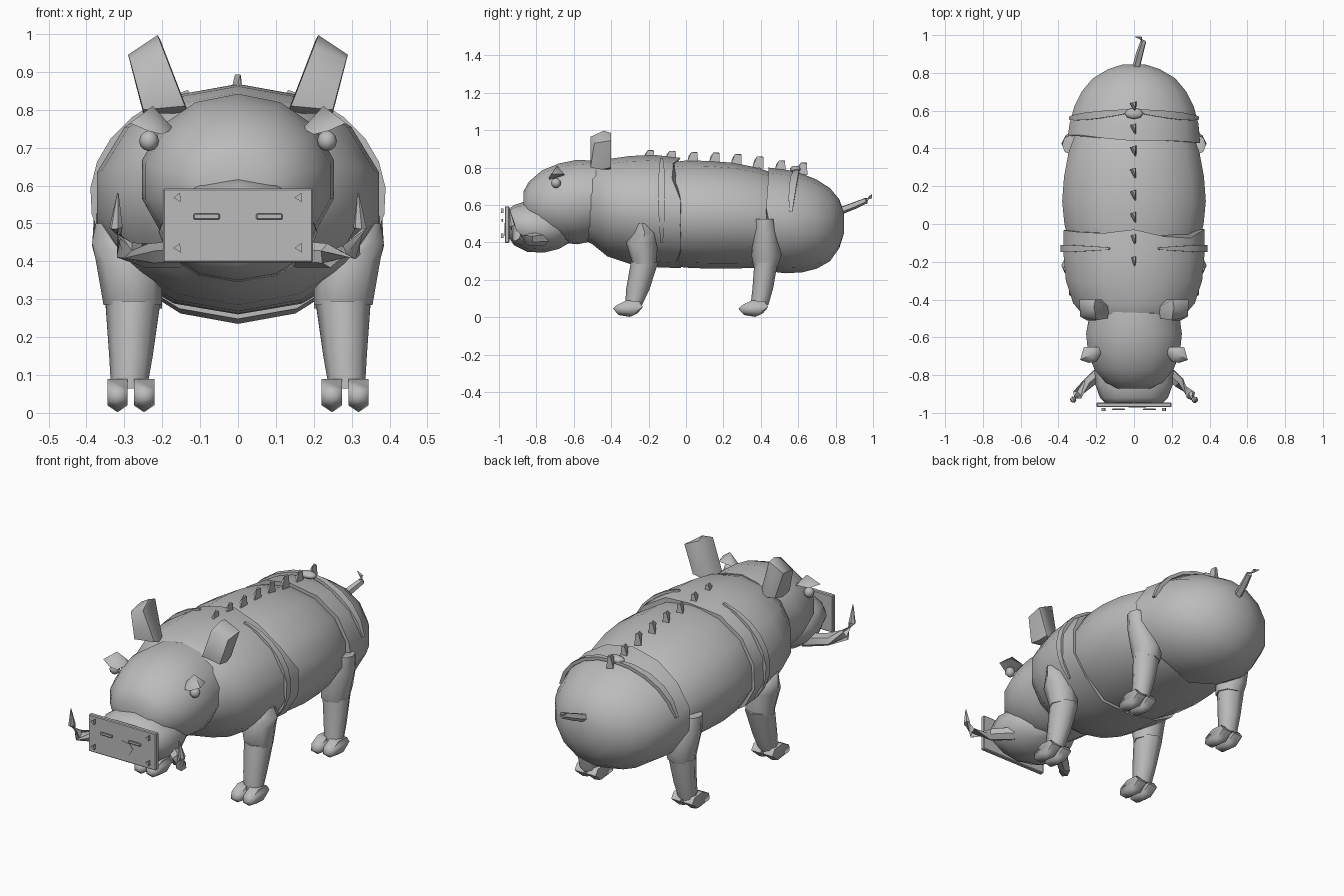
import bpy, bmesh, math, random
from mathutils import Vector

random.seed(3)
grey = bpy.data.materials.new("plain grey")
grey.diffuse_color = (0.5, 0.5, 0.5, 1)


def finish(name, bm, angle=50):
    bmesh.ops.recalc_face_normals(bm, faces=bm.faces)
    me = bpy.data.meshes.new(name)
    bm.to_mesh(me)
    bm.free()
    me.materials.append(grey)
    ob = bpy.data.objects.new(name, me)
    bpy.context.collection.objects.link(ob)
    bpy.ops.object.select_all(action='DESELECT')
    ob.select_set(True)
    bpy.context.view_layer.objects.active = ob
    bpy.ops.object.shade_smooth_by_angle(angle=math.radians(angle))
    return ob


def skin(name, rings, angle=50):
    """Join successive rings of points and cap both ends."""
    bm = bmesh.new()
    loops = [[bm.verts.new(p) for p in r] for r in rings]
    n = len(loops[0])
    for a, b in zip(loops, loops[1:]):
        for i in range(n):
            j = (i + 1) % n
            bm.faces.new((a[i], a[j], b[j], b[i]))
    bm.faces.new(loops[0])
    bm.faces.new(loops[-1])
    return finish(name, bm, angle)


def shell(name, sections, n=14, ragged=None):
    """Body part along y; each section is (y, half width, bottom, top)."""
    rings = []
    for k, (y, w, lo, hi) in enumerate(sections):
        j = 0.025 if k == ragged else 0
        rings.append([(w * math.sin(t), y + random.uniform(-j, j),
                       (lo + hi) / 2 + (hi - lo) / 2 * math.cos(t))
                      for t in (math.tau * i / n for i in range(n))])
    return skin(name, rings, 60)


def limb(name, sections, n=8):
    """Leg part along z; each section is (z, x0, x1, y0, y1)."""
    return skin(name, [[((x0 + x1) / 2 + (x1 - x0) / 2 * math.cos(t),
                         (y0 + y1) / 2 + (y1 - y0) / 2 * math.sin(t), z)
                        for t in (math.tau * i / n for i in range(n))]
                       for z, x0, x1, y0, y1 in sections])


def tube(name, path, radii, n=6):
    pts = [Vector(p) for p in path]
    rings = []
    for i, p in enumerate(pts):
        d = (pts[min(i + 1, len(pts) - 1)] - pts[max(i - 1, 0)]).normalized()
        u = d.orthogonal().normalized()
        v = d.cross(u)
        rings.append([p + radii[i] * (u * math.cos(math.tau * k / n) + v * math.sin(math.tau * k / n))
                      for k in range(n)])
    return skin(name, rings)


def hull(name, pts, angle=40):
    bm = bmesh.new()
    for p in pts:
        bm.verts.new(p)
    res = bmesh.ops.convex_hull(bm, input=bm.verts)
    bmesh.ops.delete(bm, geom=[v for v in bm.verts if not v.link_faces], context='VERTS')
    return finish(name, bm, angle)


def box(name, c, s, bevel=0.0):
    bm = bmesh.new()
    bmesh.ops.create_cube(bm, size=1)
    for v in bm.verts:
        v.co = Vector([c[i] + v.co[i] * s[i] for i in range(3)])
    if bevel:
        bmesh.ops.bevel(bm, geom=bm.edges[:], offset=bevel, segments=1, affect='EDGES')
    return finish(name, bm, 30)


def ball(name, c, s, u=8, v=6):
    bm = bmesh.new()
    bmesh.ops.create_uvsphere(bm, u_segments=u, v_segments=v, radius=1)
    for p in bm.verts:
        p.co = Vector([c[i] + p.co[i] * s[i] for i in range(3)])
    return finish(name, bm, 70)


# Body shells, overlapping front to back
shell("belly", [(-0.30, 0.24, 0.34, 0.74), (-0.15, 0.34, 0.285, 0.82), (0.0, 0.378, 0.265, 0.838),
                (0.12, 0.39, 0.26, 0.836), (0.25, 0.38, 0.26, 0.826), (0.38, 0.355, 0.265, 0.80),
                (0.5, 0.31, 0.28, 0.76), (0.6, 0.22, 0.34, 0.68)])
shell("chest", [(-0.56, 0.17, 0.42, 0.76), (-0.50, 0.26, 0.39, 0.82), (-0.42, 0.33, 0.325, 0.845),
                (-0.30, 0.37, 0.285, 0.862), (-0.17, 0.382, 0.268, 0.868), (-0.05, 0.384, 0.262, 0.852)], ragged=5)
shell("rump", [(0.45, 0.358, 0.248, 0.80), (0.53, 0.35, 0.235, 0.79), (0.62, 0.325, 0.24, 0.768),
               (0.70, 0.285, 0.26, 0.735), (0.77, 0.225, 0.30, 0.69), (0.82, 0.14, 0.37, 0.63),
               (0.845, 0.06, 0.45, 0.56)], ragged=0)
# Head and snout
shell("head", [(-0.87, 0.09, 0.53, 0.67), (-0.84, 0.155, 0.485, 0.725), (-0.77, 0.215, 0.43, 0.785),
               (-0.68, 0.25, 0.40, 0.822), (-0.58, 0.26, 0.39, 0.842), (-0.46, 0.24, 0.42, 0.835)], ragged=5)
shell("snout", [(-0.95, 0.15, 0.43, 0.575), (-0.92, 0.18, 0.385, 0.60), (-0.85, 0.205, 0.35, 0.622),
                (-0.76, 0.21, 0.345, 0.61), (-0.68, 0.18, 0.365, 0.59), (-0.62, 0.12, 0.40, 0.54)], n=12)
box("snout_plate", (0, -0.957, 0.495), (0.395, 0.024, 0.195), 0.004)
hull("nose_mark", [(x, y, z) for y in (-0.971, -0.965) for x, z in
                   ((-0.03, 0.47), (0.0, 0.505), (0.045, 0.5), (0.063, 0.475), (0.045, 0.445), (0.01, 0.435))])

for side, s in (("left", -1), ("right", 1)):
    # Snout details and tusks
    box(side + "_nostril", (s * 0.083, -0.982, 0.518), (0.07, 0.008, 0.016), 0.003)
    for part, z in (("upper", 0.568), ("lower", 0.435)):
        hull(f"{side}_{part}_stud", [(s * 0.16 + dx, y, z + dz) for y in (-0.99, -0.975)
                                     for dx, dz in ((-0.011, 0), (0.009, -0.012), (0.007, 0.013))])
    tube(side + "_tusk", [(s * 0.15, -0.76, 0.42), (s * 0.24, -0.84, 0.415), (s * 0.30, -0.905, 0.43),
                          (s * 0.322, -0.93, 0.49), (s * 0.317, -0.945, 0.58)],
         [0.036, 0.032, 0.028, 0.018, 0.002])
    # Ears
    hull(side + "_ear", [(s * 0.13, -0.44, 0.79), (s * 0.25, -0.45, 0.79), (s * 0.14, -0.50, 0.81),
                         (s * 0.25, -0.51, 0.80), (s * 0.17, -0.40, 0.79), (s * 0.24, -0.40, 0.80),
                         (s * 0.212, -0.44, 0.997), (s * 0.205, -0.40, 0.985), (s * 0.29, -0.40, 0.945),
                         (s * 0.285, -0.49, 0.93), (s * 0.20, -0.51, 0.965)], 60)
    # Eye with brow
    ball(side + "_eye", (s * 0.235, -0.695, 0.718), (0.026, 0.026, 0.027))
    hull(side + "_brow", [(s * 0.17, -0.68, 0.75), (s * 0.20, -0.73, 0.735), (s * 0.285, -0.72, 0.765),
                          (s * 0.265, -0.65, 0.765), (s * 0.225, -0.69, 0.81), (s * 0.19, -0.65, 0.76),
                          (s * 0.24, -0.735, 0.745)], 60)
    # Side strap, tapering at both ends
    rings = []
    for k in range(9):
        t = math.radians(20 + k * 13)
        w = 0.006 + 0.013 * math.sin(math.pi * k / 8)
        rings.append([(s * r * 0.384 * math.sin(t), -0.13 + dy, 0.567 + r * 0.302 * math.cos(t))
                      for r, dy in ((0.97, -w), (1.0 + w, -w), (1.0 + w, w), (0.97, w))])
    skin(side + "_side_strap", rings, 30)
    # Rump strap, leaning forward as it drops
    rings = []
    for k in range(6):
        t = math.radians(k * 16)
        w = 0.004 + 0.016 * math.sin(math.pi * (k + 0.5) / 6)
        y = 0.60 - 0.04 * math.sin(t)
        rings.append([(s * r * 0.34 * math.sin(t), y + dy, 0.515 + r * 0.272 * math.cos(t))
                      for r, dy in ((0.97, -w), (1.03, -w), (1.03, w), (0.97, w))])
    skin(side + "_rump_strap", rings, 30)

    # Legs: thigh, shin and a cloven hoof
    legs = {"front": ([(0.285, 0.20, 0.355, -0.285, -0.16), (0.40, 0.20, 0.375, -0.32, -0.15),
                       (0.45, 0.24, 0.385, -0.28, -0.16), (0.50, 0.30, 0.375, -0.26, -0.21)],
                      [(0.065, 0.24, 0.335, -0.325, -0.235), (0.15, 0.225, 0.34, -0.32, -0.195),
                       (0.295, 0.205, 0.35, -0.295, -0.148)], -0.31),
            "back": ([(0.275, 0.20, 0.345, 0.36, 0.49), (0.33, 0.20, 0.355, 0.35, 0.51),
                      (0.44, 0.22, 0.385, 0.36, 0.49), (0.525, 0.30, 0.38, 0.37, 0.47)],
                     [(0.065, 0.24, 0.335, 0.345, 0.44), (0.15, 0.225, 0.34, 0.355, 0.465),
                      (0.29, 0.205, 0.35, 0.365, 0.49)], 0.36)}
    for end, (thigh, shin, hy) in legs.items():
        for part, secs in (("thigh", thigh), ("shin", shin)):
            limb(f"{side}_{end}_{part}", [(z, s * a, s * b, c, d) for z, a, b, c, d in secs])
        for toe, dx in (("inner", -0.036), ("outer", 0.034)):
            x = s * (0.284 + dx)
            hull(f"{side}_{end}_{toe}_hoof",
                 [(x + px * 0.027, hy + py, pz) for px in (-1, 1) for py, pz in
                  ((-0.065, 0.03), (-0.06, 0.065), (-0.01, 0.09), (0.06, 0.085), (0.08, 0.055), (0.03, 0.02))]
                 + [(x, hy - 0.08, 0.045), (x, hy + 0.01, 0.002), (x, hy - 0.05, 0.012), (x, hy + 0.05, 0.02)], 60)

# Spikes along the spine
for k, top in enumerate((0.893, 0.89, 0.883, 0.88, 0.872, 0.86, 0.838, 0.826)):
    y = -0.20 + k * 0.117
    hull(f"spine_spike_{k + 1}", [(-0.022, y + 0.02, top - 0.06), (0.012, y - 0.03, top - 0.06),
                                  (0.012, y + 0.03, top - 0.065), (0.0, y - 0.02, top - 0.02),
                                  (-0.008, y + 0.025, top), (0.006, y - 0.005, top), (0.008, y + 0.028, top - 0.004)])
ball("strap_knot", (0, 0.585, 0.792), (0.05, 0.03, 0.018))
# Tail
tube("tail", [(0.005, 0.80, 0.56), (0.03, 0.90, 0.598), (0.05, 0.965, 0.625)], [0.022, 0.02, 0.016], 5)
tube("tail_tip", [(0.05, 0.96, 0.625), (0.035, 0.985, 0.64), (0.005, 0.992, 0.655)], [0.016, 0.01, 0.002], 5)
